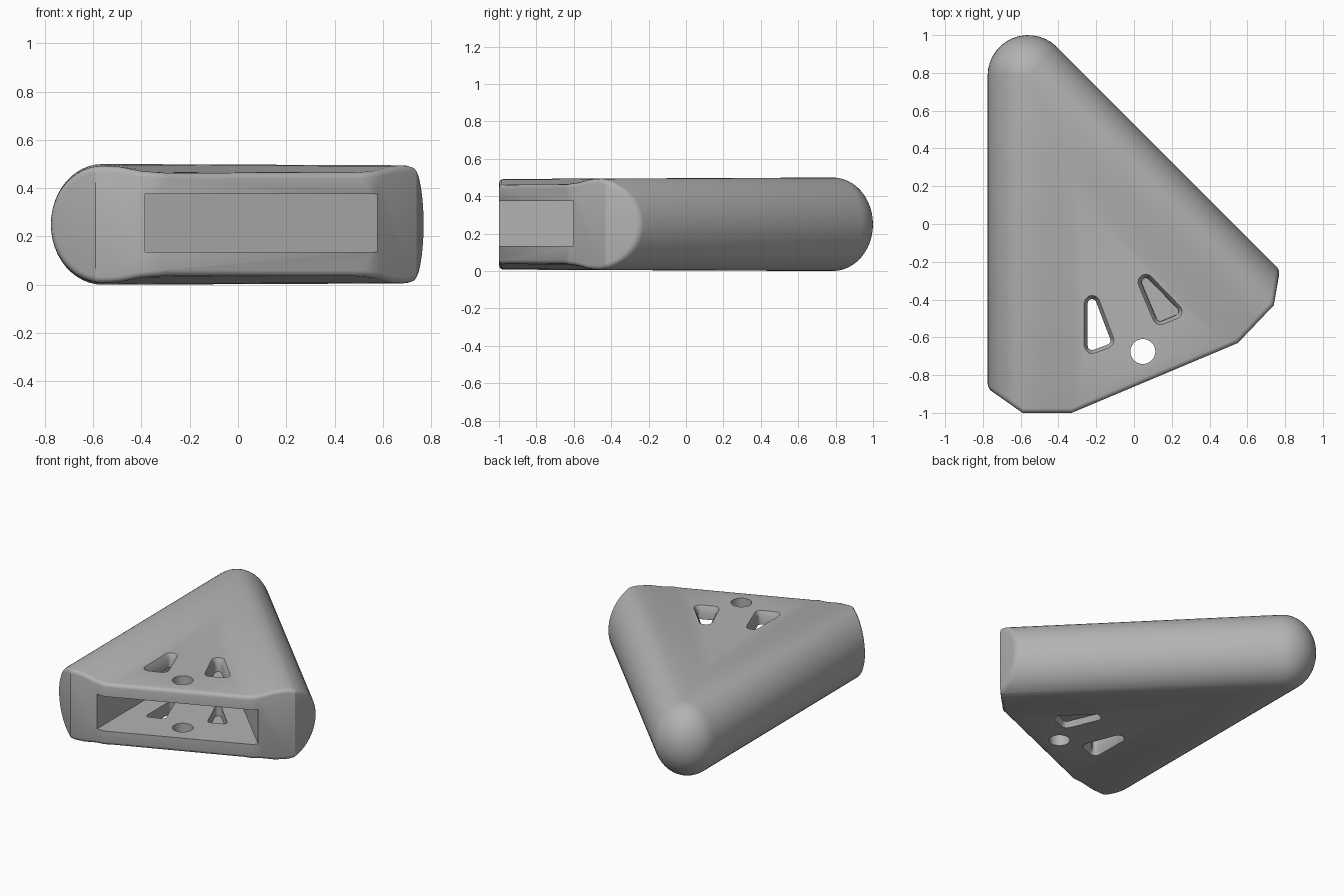
import bpy, bmesh, math
from mathutils import Vector

cube = bpy.data.objects.get("Cube")
if cube:
    bpy.data.objects.remove(cube)

# One plain grey material
grey = bpy.data.materials.new("plain grey")
grey.use_nodes = True
colour = (0.45, 0.45, 0.45, 1)
grey.diffuse_color = colour
grey.node_tree.nodes["Principled BSDF"].inputs["Base Color"].default_value = colour

MID = 0.25                     # mid height of the wedge
APEX = Vector((-0.56, 0.785))  # where the two rounded arms meet
RADIUS = 0.215
ARC_STEPS, SIDE_STEPS = 14, 24


def make_object(name, bm):
    bmesh.ops.recalc_face_normals(bm, faces=bm.faces)
    mesh = bpy.data.meshes.new(name)
    bm.to_mesh(mesh)
    bm.free()
    obj = bpy.data.objects.new(name, mesh)
    bpy.context.collection.objects.link(obj)
    mesh.materials.append(grey)
    return obj


def apply_modifier(obj, mod):
    bpy.context.view_layer.objects.active = obj
    bpy.ops.object.modifier_apply(modifier=mod.name)


def cut(obj, cutter):
    cutter.hide_render = True
    mod = obj.modifiers.new("cut", "BOOLEAN")
    mod.operation, mod.solver, mod.object = "DIFFERENCE", "EXACT", cutter
    apply_modifier(obj, mod)
    bpy.data.objects.remove(cutter)


def outline(r):
    """Left arm, round nose, right arm; negative r moves inside the arms."""
    front = -1.5
    total = APEX.x + APEX.y + math.sqrt(2) * r
    pts = [Vector((APEX.x - r, front))]
    for i in range(ARC_STEPS + 1):
        a = math.radians(180 - 135 * i / ARC_STEPS)
        if r > 0:
            pts.append(APEX + r * Vector((math.cos(a), math.sin(a))))
        else:
            pts.append(Vector((APEX.x - r, total - APEX.x + r)))
    pts.append(Vector((total - front, front)))
    return pts


# Rounded arms with a shallow valley between them, stacked from outlines
valley = [(-0.07, 0.985), (-0.16, 0.91), (-0.26, 0.876)]
profile = [(r, -h) for r, h in reversed(valley)]
for i in range(SIDE_STEPS + 1):
    t = math.pi * (i / SIDE_STEPS - 0.5)
    profile.append((RADIUS * max(0, math.cos(t)), math.sin(t)))
profile += valley

bm = bmesh.new()
rings = []
for r, h in profile:
    pts = outline(r)
    last = len(pts) - 1
    rings.append([bm.verts.new((p.x, p.y, MID + h * (0.24 if i in (0, last) else 0.25)))
                  for i, p in enumerate(pts)])
for low, high in zip(rings, rings[1:]):
    for i in range(len(low) - 1):
        bm.faces.new((low[i], low[i + 1], high[i + 1], high[i]))
bm.faces.new(rings[0])
bm.faces.new(rings[-1])
bm.faces.new([ring[0] for ring in rings] + [ring[-1] for ring in reversed(rings)])
bmesh.ops.remove_doubles(bm, verts=bm.verts, dist=0.0005)
bmesh.ops.recalc_face_normals(bm, faces=bm.faces)

# Trim the front to a faceted edge
front_path = [(-0.775, -0.87), (-0.59, -1.0), (-0.33, -1.0),
              (0.55, -0.63), (0.74, -0.43), (0.775, -0.23)]
for p, q in zip(front_path, front_path[1:]):
    bmesh.ops.bisect_plane(bm, geom=bm.verts[:] + bm.edges[:] + bm.faces[:], dist=1e-5,
                           plane_co=(p[0], p[1], 0),
                           plane_no=(q[1] - p[1], p[0] - q[0], 0), clear_outer=True)
    bmesh.ops.holes_fill(bm, edges=[e for e in bm.edges if e.is_boundary], sides=0)
body = make_object("wedge_body", bm)

# Soft front rim
rim = body.modifiers.new("rim", "BEVEL")
rim.width, rim.segments, rim.use_clamp_overlap = 0.024, 3, False
rim.limit_method, rim.angle_limit = "ANGLE", math.radians(42)
apply_modifier(body, rim)


def hull_cutter(name, corners, low, high):
    """Hull of round corners; low and high are (z, radius)."""
    b = bmesh.new()
    for x, y in corners:
        for z, rad in (low, high):
            for i in range(12):
                a = math.tau * i / 12
                b.verts.new((x + rad * math.cos(a), y + rad * math.sin(a), z))
    res = bmesh.ops.convex_hull(b, input=b.verts)
    loose = {v for v in res["geom_interior"] + res["geom_unused"]
             if isinstance(v, bmesh.types.BMVert)}
    bmesh.ops.delete(b, geom=list(loose), context="VERTS")
    return make_object(name, b)


# Front pocket with walls parallel to the arms
bm = bmesh.new()
pocket = [(-0.385, -1.3), (0.585, -1.3), (0.585, -0.61), (-0.385, 0.36)]
base = bm.faces.new([bm.verts.new((x, y, 0.135)) for x, y in pocket])
ext = bmesh.ops.extrude_face_region(bm, geom=[base])
bmesh.ops.translate(bm, vec=(0, 0, 0.24),
                    verts=[v for v in ext["geom"] if isinstance(v, bmesh.types.BMVert)])
cut(body, make_object("pocket_cutter", bm))

# Two flared triangular windows through both plates
windows = [[(-0.222, -0.42), (-0.222, -0.645), (-0.147, -0.617)],
           [(0.063, -0.308), (0.213, -0.462), (0.14, -0.492)]]
for corners in windows:
    cut(body, hull_cutter("window_cutter", corners, (-0.1, 0.023), (0.6, 0.023)))
    for side in (-1, 1):
        cut(body, hull_cutter("flare_cutter", corners,
                              (MID + side * 0.18, 0.022), (MID + side * 0.23, 0.05)))

# Round bolt hole
bpy.ops.mesh.primitive_cylinder_add(vertices=32, radius=0.066, depth=1,
                                    location=(0.047, -0.675, MID))
cut(body, bpy.context.object)

bpy.ops.object.select_all(action="DESELECT")
body.select_set(True)
bpy.context.view_layer.objects.active = body
bpy.ops.object.shade_smooth_by_angle(angle=math.radians(30))
